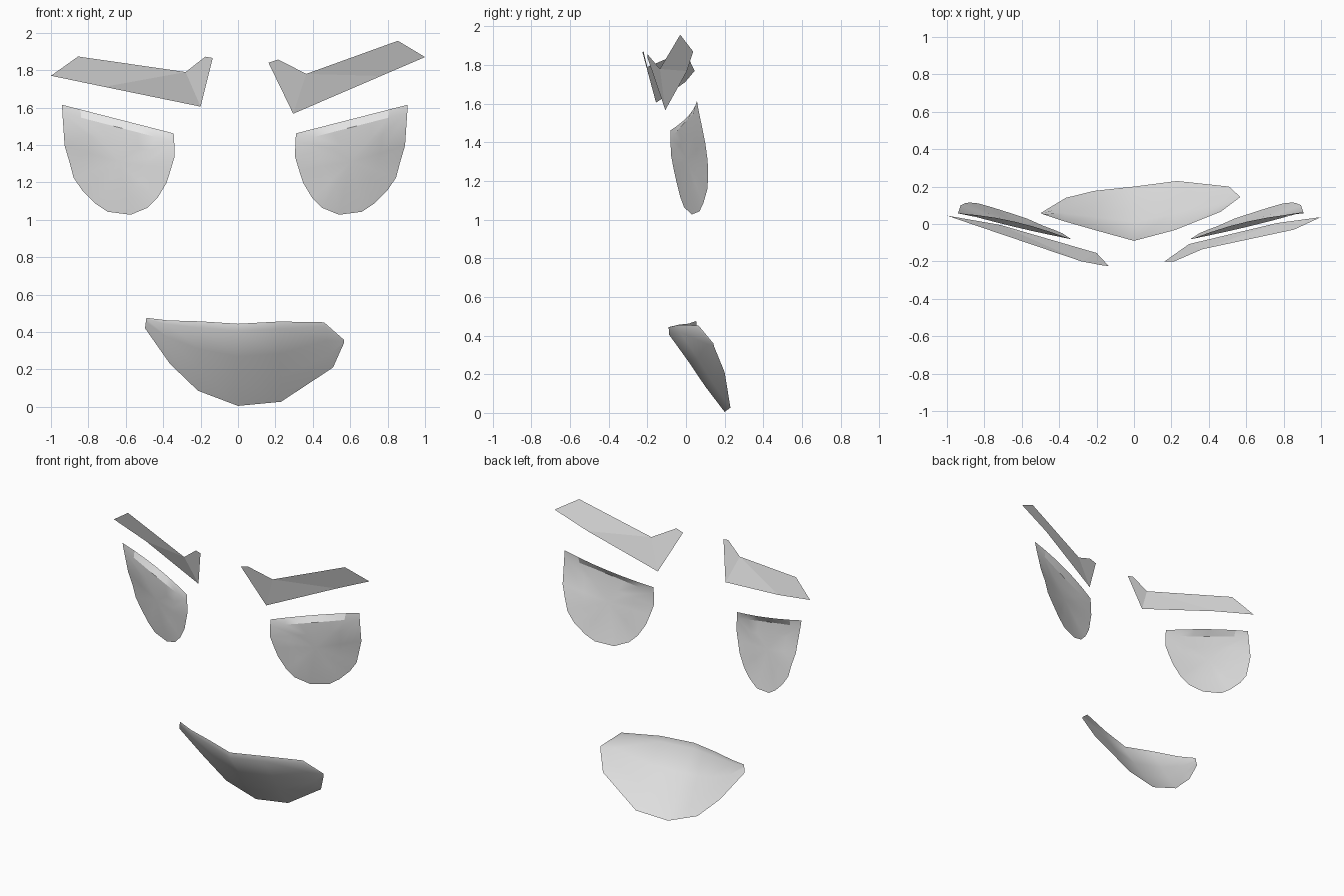
import bpy
import math
from mathutils import Vector

if "Cube" in bpy.data.objects:
    bpy.data.objects.remove(bpy.data.objects["Cube"], do_unlink=True)

grey = bpy.data.materials.new("light_grey")
grey.use_nodes = True
grey.diffuse_color = (0.8, 0.8, 0.8, 1)
grey.node_tree.nodes["Principled BSDF"].inputs["Base Color"].default_value = (0.8, 0.8, 0.8, 1)


def make_sheet(name, verts, faces, angle=None):
    """Thin open surface whose faces point to the front."""
    mesh = bpy.data.meshes.new(name)
    mesh.from_pydata([tuple(v) for v in verts], [], faces)
    mesh.update()
    if sum(p.normal.y * p.area for p in mesh.polygons) > 0:
        mesh.flip_normals()
    mesh.materials.append(grey)
    obj = bpy.data.objects.new(name, mesh)
    bpy.context.collection.objects.link(obj)
    if angle is not None:
        bpy.ops.object.select_all(action='DESELECT')
        obj.select_set(True)
        bpy.context.view_layer.objects.active = obj
        bpy.ops.object.shade_smooth_by_angle(angle=math.radians(angle))
    return obj


# Eyebrows: long flat bar with an upturned inner tip
# order: outer low, outer top, notch, tip, tip, inner low, middle of lower edge
brow_faces = [(0, 1, 2, 6), (6, 2, 5), (2, 3, 4, 5)]
make_sheet("right_eyebrow", [
    (-1.0, .045, 1.77), (-.855, -.005, 1.873), (-.28, -.20, 1.79), (-.175, -.22, 1.872),
    (-.135, -.225, 1.865), (-.20, -.155, 1.605), (-.715, -.005, 1.711)], brow_faces)
make_sheet("left_eyebrow", [
    (1.0, .037, 1.87), (.855, -.03, 1.957), (.365, -.135, 1.78), (.215, -.20, 1.857),
    (.163, -.20, 1.84), (.295, -.107, 1.567), (.765, .005, 1.769)], brow_faces)

# Eyes: half-round shell with a tilted lid strip along the slanted top
RIM = [(.893, .10, 1.396), (.866, .112, 1.305), (.845, .115, 1.225), (.797, .11, 1.155),
       (.727, .09, 1.086), (.663, .07, 1.043), (.54, .03, 1.027), (.45, -.01, 1.064),
       (.396, -.03, 1.118), (.348, -.05, 1.198), (.326, -.065, 1.267), (.305, -.078, 1.337)]
EYE_AXIS = -.017
LID = 7


def arc_edge(a, b, bow):
    pts = []
    for i in range(LID):
        t = i / (LID - 1)
        p = Vector(a).lerp(Vector(b), t)
        p.y += bow * 4 * t * (1 - t)
        pts.append(p)
    return pts


def make_eye(name, side):
    top = arc_edge((.31, -.08, 1.462), (.907, .057, 1.615), .025)
    fold = arc_edge((.307, -.08, 1.417), (.905, .064, 1.572), -.007)
    loop = fold + [Vector(p) for p in RIM]
    n = len(loop)
    centre = Vector((.605, .005, 1.31))
    ring = []
    for p in loop:
        q = centre.lerp(p, .55)
        q.y -= .004
        ring.append(q)
    verts = loop + ring + [centre] + top
    faces = []
    for i in range(n):
        j = (i + 1) % n
        faces += [(i, j, n + j, n + i), (n + i, n + j, 2 * n)]
    first = 2 * n + 1
    faces += [(first + i, first + i + 1, i + 1, i) for i in range(LID - 1)]
    if side < 0:
        verts = [Vector((2 * EYE_AXIS - v.x, v.y, v.z)) for v in verts]
        faces = [f[::-1] for f in faces]
    make_sheet(name, verts, faces, 18)


make_eye("left_eye", 1)
make_eye("right_eye", -1)

# Mouth: columns run from the upper lip edge down to the lower rim
upper = [(-.49, .053, .476), (-.375, .015, .462), (-.20, -.035, .457), (0, -.09, .444),
         (.22, -.032, .456), (.46, .065, .452), (.567, .143, .358)]
lower = [(-.497, .06, .42), (-.364, .14, .23), (-.214, .177, .086), (0, .20, .005),
         (.23, .23, .027), (.508, .20, .21), (.567, .146, .342)]
steps = [0, .09, .4, .7, 1]
verts = []
for a, b in zip(upper, lower):
    a, b = Vector(a), Vector(b)
    for t in steps:
        p = a.lerp(b, t)
        if t == steps[1]:
            p.y = a.y + .1 * (p.y - a.y)   # upright lip edge
        elif 0 < t < 1:
            p.y -= .06 * t * (1 - t) * (b - a).length * 2
        verts.append(p)
rows = len(steps)
faces = [(c * rows + r, (c + 1) * rows + r, (c + 1) * rows + r + 1, c * rows + r + 1)
         for c in range(len(upper) - 1) for r in range(rows - 1)]
make_sheet("mouth", verts, faces, 50)
